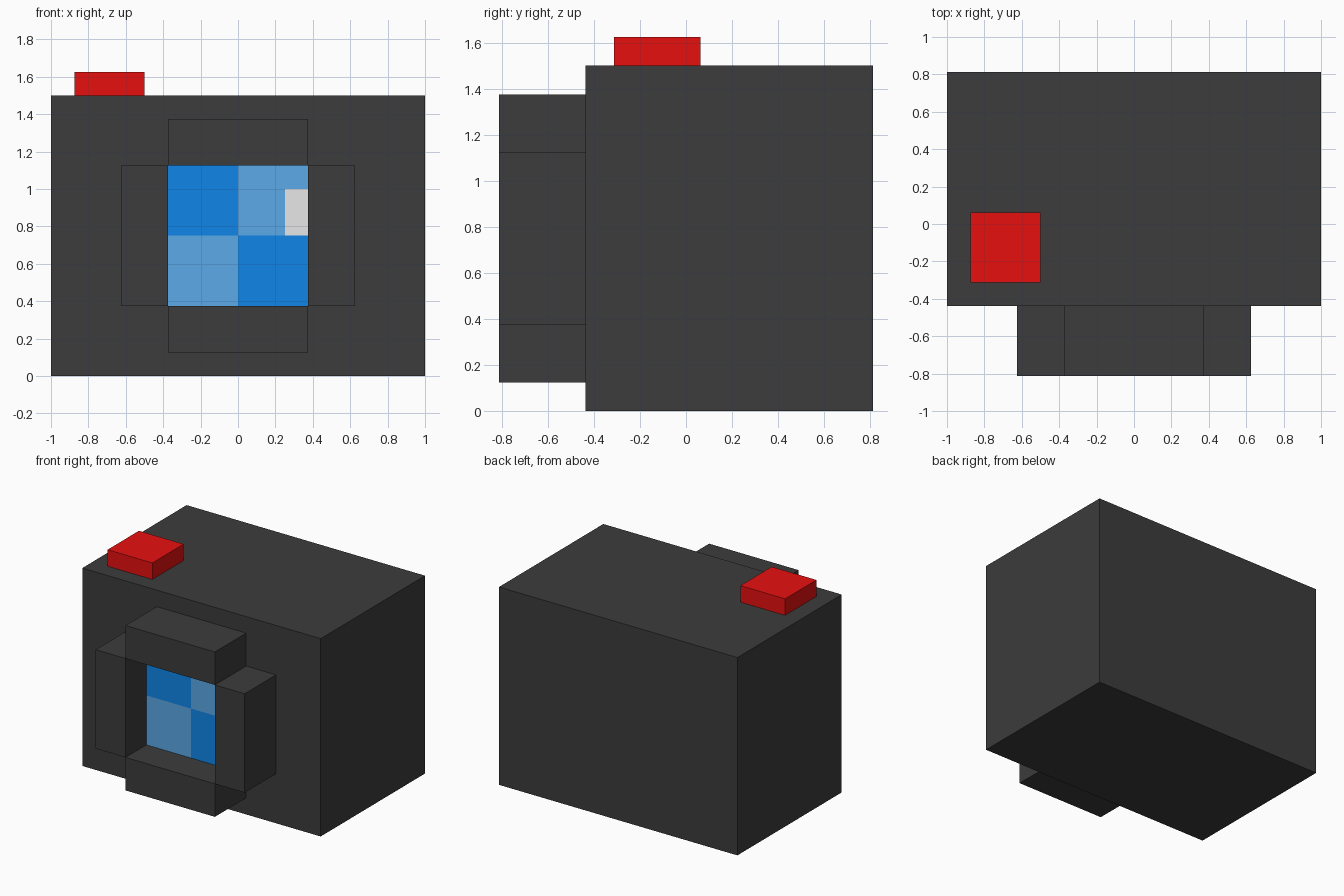
import bpy
import bmesh
from mathutils import Vector

cube = bpy.data.objects.get("Cube")
if cube:
    bpy.data.objects.remove(cube, do_unlink=True)


def material(name, rgb):
    mat = bpy.data.materials.new(name)
    mat.use_nodes = True
    color = (*rgb, 1.0)
    mat.diffuse_color = color
    mat.node_tree.nodes["Principled BSDF"].inputs["Base Color"].default_value = color
    return mat


charcoal = material("charcoal", (0.045, 0.045, 0.045))
red = material("red", (0.80, 0.005, 0.005))
blue = material("blue", (0.005, 0.238, 0.81))
light_blue = material("light blue", (0.105, 0.40, 0.80))
white = material("white", (0.80, 0.80, 0.80))


def box(name, lo, hi, mats, cuts=(), rule=None):
    """Box between two corners, optionally cut by planes and coloured by a rule."""
    lo, hi = Vector(lo), Vector(hi)
    bm = bmesh.new()
    bmesh.ops.create_cube(bm, size=1)
    for v in bm.verts:
        v.co = (lo + hi) / 2 + v.co * (hi - lo)
    for point, normal in cuts:
        bmesh.ops.bisect_plane(bm, geom=bm.verts[:] + bm.edges[:] + bm.faces[:],
                               plane_co=point, plane_no=normal)
    if rule:
        for f in bm.faces:
            f.material_index = rule(f.calc_center_median())
    mesh = bpy.data.meshes.new(name)
    bm.to_mesh(mesh)
    bm.free()
    for mat in mats:
        mesh.materials.append(mat)
    obj = bpy.data.objects.new(name, mesh)
    bpy.context.collection.objects.link(obj)
    return obj


FRONT, BODY_FRONT, BACK = -0.8125, -0.4375, 0.8125
LENS_Z = 0.75             # height of the lens centre
INNER, OUTER = 0.375, 0.625

# Body and shutter button
box("body", (-1, BODY_FRONT, 0), (1, BACK, 1.5), [charcoal])
box("shutter_button", (-0.875, -0.3125, 1.5), (-0.5, 0.0625, 1.625), [red])

# Four bars of the lens barrel, meeting only at their corners
for side, x in (("left", 1), ("right", -1)):
    a, b = sorted((x * INNER, x * OUTER))
    box("lens_bar_" + side, (a, FRONT, LENS_Z - INNER),
        (b, BODY_FRONT, LENS_Z + INNER), [charcoal])
for side, z in (("top", 1), ("bottom", -1)):
    a, b = sorted((LENS_Z + z * INNER, LENS_Z + z * OUTER))
    box("lens_bar_" + side, (-INNER, FRONT, a), (INNER, BODY_FRONT, b), [charcoal])


# Recessed glass: checkered quarters with a white glint
def glass_color(c):
    if c.x > 0.25 and LENS_Z < c.z < 1.0:
        return 2
    return 1 if (c.x > 0) == (c.z > LENS_Z) else 0


box("lens_glass", (-INNER, -0.5625, LENS_Z - INNER), (INNER, BODY_FRONT, LENS_Z + INNER),
    [blue, light_blue, white],
    cuts=[((0, 0, 0), (1, 0, 0)), ((0.25, 0, 0), (1, 0, 0)),
          ((0, 0, LENS_Z), (0, 0, 1)), ((0, 0, 1.0), (0, 0, 1))],
    rule=glass_color)
